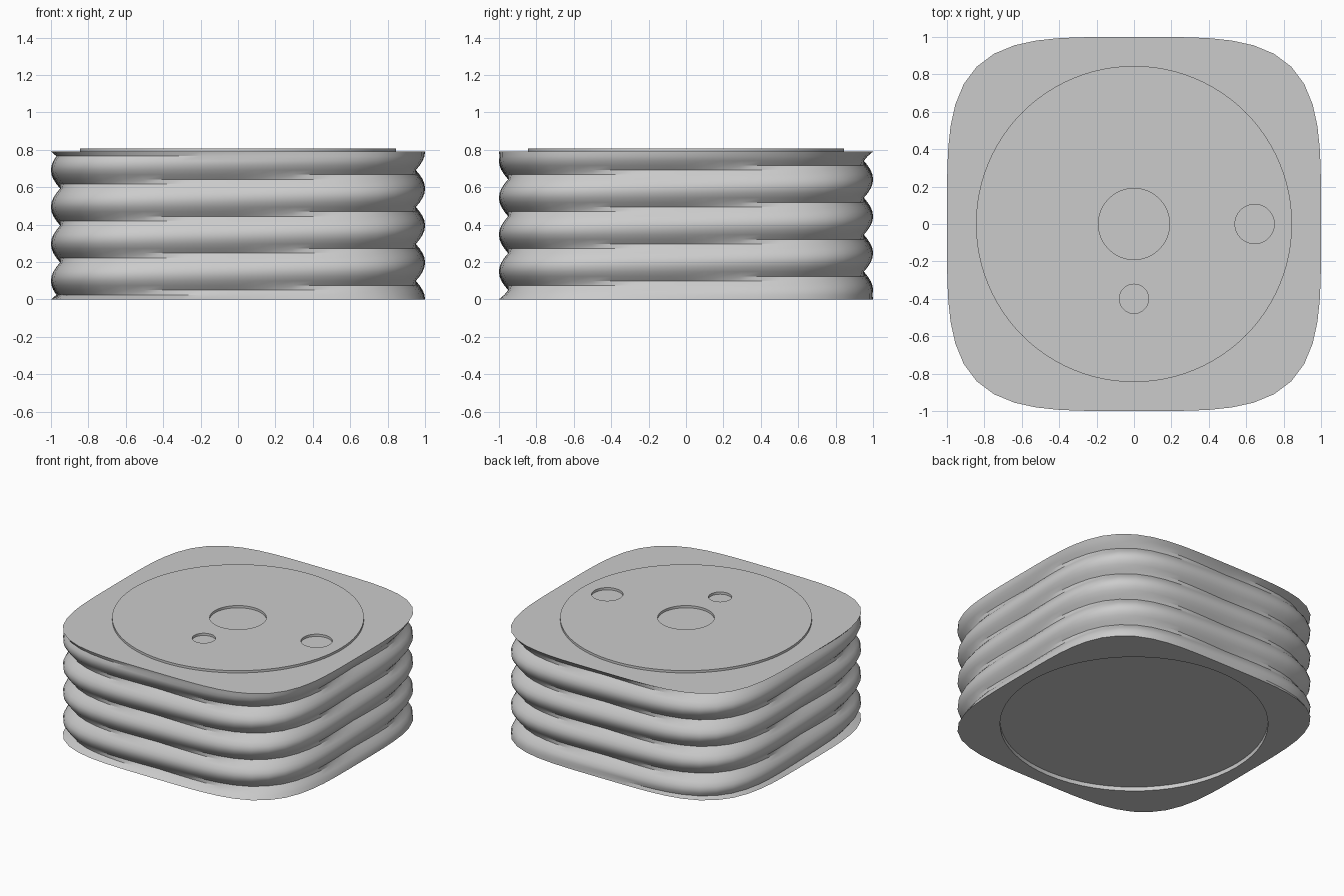
import bpy, bmesh, math

if "Cube" in bpy.data.objects:
    bpy.data.objects.remove(bpy.data.objects["Cube"], do_unlink=True)

HEIGHT, TURNS, LAYERS, SEGS = 0.79, 4, 32, 64
GROOVE = 0.055
RECESS_RADIUS, RECESS_DEPTH = 0.9, 0.03
DISC_RADIUS, DISC_TOP = 0.845, 0.807

grey = bpy.data.materials.new("plain_grey")
grey.use_nodes = True
colour = (0.6, 0.6, 0.6, 1)
grey.diffuse_color = colour
grey.node_tree.nodes["Principled BSDF"].inputs["Base Color"].default_value = colour


def finish(name, bm):
    """Turn a bmesh into a shaded object."""
    bmesh.ops.recalc_face_normals(bm, faces=bm.faces)
    mesh = bpy.data.meshes.new(name)
    bm.to_mesh(mesh)
    bm.free()
    mesh.materials.append(grey)
    obj = bpy.data.objects.new(name, mesh)
    bpy.context.collection.objects.link(obj)
    return obj


def smooth(obj):
    bpy.ops.object.select_all(action='DESELECT')
    obj.select_set(True)
    bpy.context.view_layer.objects.active = obj
    bpy.ops.object.shade_smooth_by_angle(angle=math.radians(30))


def squircle_radius(a):
    return (math.cos(a) ** 4 + math.sin(a) ** 4) ** -0.25


def ring(bm, radius_at, z):
    angles = [math.tau * i / SEGS for i in range(SEGS)]
    return [bm.verts.new((radius_at(a) * math.cos(a), radius_at(a) * math.sin(a), z))
            for a in angles]


def bridge(bm, lower, upper):
    for i in range(SEGS):
        j = (i + 1) % SEGS
        bm.faces.new((lower[i], lower[j], upper[j], upper[i]))


def cylinder(name, x, y, radius, z0, z1):
    bm = bmesh.new()
    bmesh.ops.create_cone(bm, cap_ends=True, segments=96, radius1=radius,
                          radius2=radius, depth=z1 - z0)
    bmesh.ops.translate(bm, verts=bm.verts, vec=(x, y, (z0 + z1) / 2))
    return finish(name, bm)


# Threaded body: rounded-square rings with a helical groove, full size at both ends
bm = bmesh.new()
rings = [ring(bm, lambda a: RECESS_RADIUS, RECESS_DEPTH),
         ring(bm, lambda a: RECESS_RADIUS, 0)]
for layer in range(LAYERS + 1):
    def radius_at(a, t=layer / LAYERS):
        lobe = abs(math.cos(math.pi * TURNS * t - a / 2))
        depth = 0 if t in (0, 1) else GROOVE * (1 - lobe)
        return squircle_radius(a) * (1 - depth)
    rings.append(ring(bm, radius_at, HEIGHT * layer / LAYERS))
for lower, upper in zip(rings, rings[1:]):
    bridge(bm, lower, upper)
bm.faces.new(rings[0])
bm.faces.new(rings[-1])
smooth(finish("threaded_body", bm))

# Raised top disc with three round holes
disc = cylinder("top_disc", 0, 0, DISC_RADIUS, HEIGHT, DISC_TOP)
holes = [(0, 0, 0.19), (0.645, 0, 0.105), (0, -0.4, 0.078)]
for x, y, radius in holes:
    cutter = cylinder("hole_cutter", x, y, radius, HEIGHT - 0.1, DISC_TOP + 0.1)
    cutter.hide_render = True
    cut = disc.modifiers.new("hole", 'BOOLEAN')
    cut.operation = 'DIFFERENCE'
    cut.solver = 'EXACT'
    cut.object = cutter
    bpy.context.view_layer.objects.active = disc
    bpy.ops.object.modifier_apply(modifier=cut.name)
    bpy.data.objects.remove(cutter, do_unlink=True)
smooth(disc)
